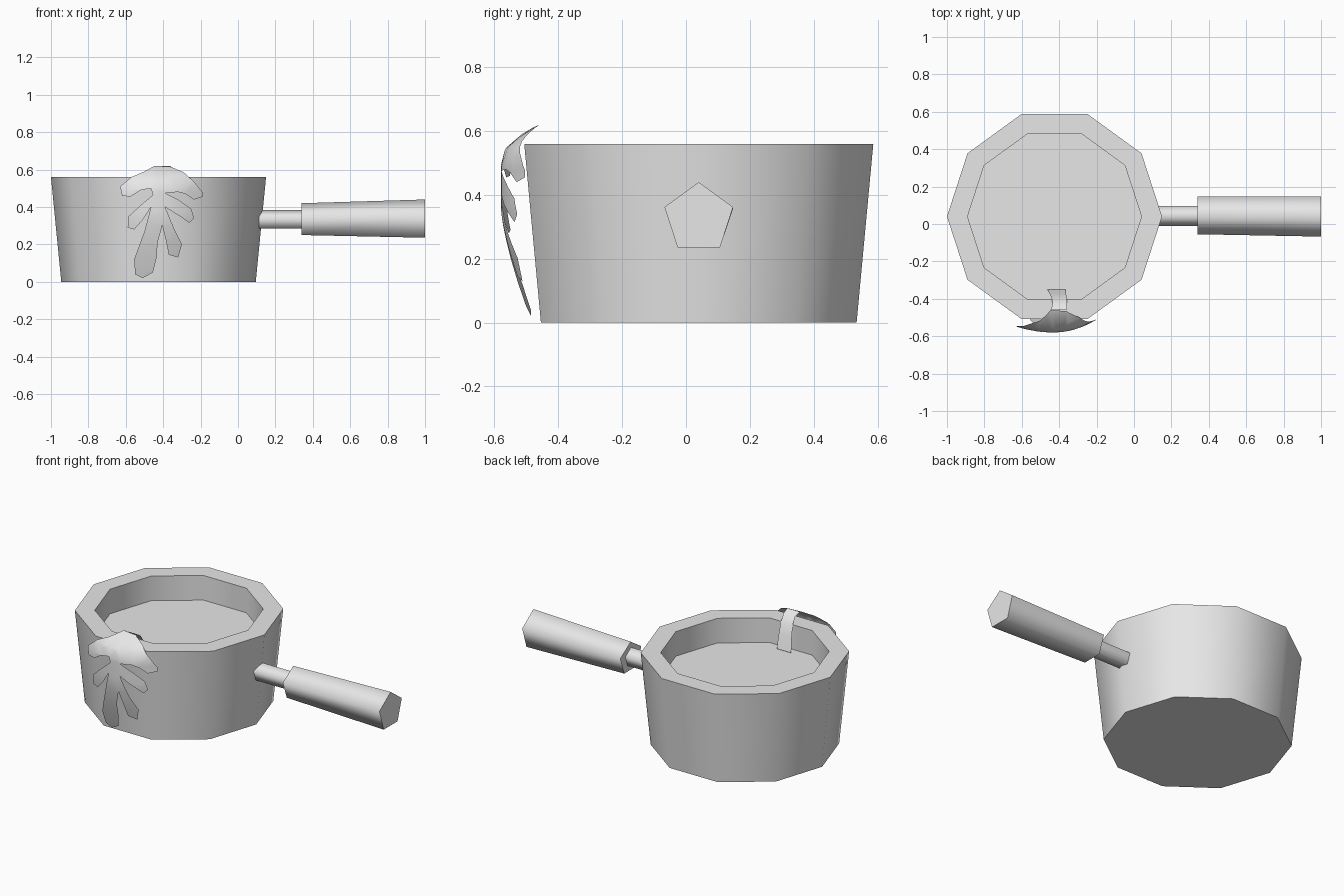
import bpy, bmesh
from math import cos, sin, pi, radians
from mathutils import Vector

if "Cube" in bpy.data.objects:
    bpy.data.objects.remove(bpy.data.objects["Cube"])

grey = bpy.data.materials.new("light grey")
grey.use_nodes = True
grey.diffuse_color = (0.8, 0.8, 0.8, 1)
grey.node_tree.nodes["Principled BSDF"].inputs["Base Color"].default_value = (0.8, 0.8, 0.8, 1)


def finish(name, bm, angle):
    mesh = bpy.data.meshes.new(name)
    bm.to_mesh(mesh)
    bm.free()
    mesh.materials.append(grey)
    obj = bpy.data.objects.new(name, mesh)
    bpy.context.collection.objects.link(obj)
    bpy.ops.object.select_all(action="DESELECT")
    obj.select_set(True)
    bpy.context.view_layer.objects.active = obj
    bpy.ops.object.shade_smooth_by_angle(angle=radians(angle))
    return obj


def loft(name, rings, angle):
    """Skin a list of point rings and cap both ends."""
    bm = bmesh.new()
    loops = [[bm.verts.new(p) for p in ring] for ring in rings]
    n = len(loops[0])
    for a, b in zip(loops, loops[1:]):
        for i in range(n):
            j = (i + 1) % n
            bm.faces.new((a[i], a[j], b[j], b[i]))
    bm.faces.new(loops[0])
    bm.faces.new(loops[-1])
    bmesh.ops.recalc_face_normals(bm, faces=bm.faces)
    return finish(name, bm, angle)


# Ten-sided pan with a tapered wall and a raised inner floor
def decagon(r, z):
    return [(-0.425 + r * cos(pi * i / 5), 0.04 + r * sin(pi * i / 5), z) for i in range(10)]


loft("pan", [decagon(0.52, 0), decagon(0.575, 0.56), decagon(0.465, 0.56), decagon(0.465, 0.41)], 40)


# Five-sided handle: thin neck and flared grip
def pentagon(x, y, z, ry, rz):
    return [(x, y + ry * sin(2 * pi * i / 5), z + rz * cos(2 * pi * i / 5)) for i in range(5)]


loft("handle_neck", [pentagon(0.05, 0.043, 0.33, 0.057, 0.055),
                     pentagon(0.36, 0.043, 0.33, 0.057, 0.055)], 80)
loft("handle_grip", [pentagon(0.34, 0.046, 0.326, 0.106, 0.094),
                     pentagon(1.0, 0.04, 0.327, 0.113, 0.113)], 80)


# Thin lobed leaf bent over the front wall
outline = [(-.446, .62), (-.50, .59), (-.57, .56), (-.63, .51), (-.62, .46), (-.575, .455),
           (-.52, .49), (-.465, .50), (-.455, .465), (-.52, .41), (-.585, .35), (-.59, .29),
           (-.555, .28), (-.51, .33), (-.465, .40), (-.50, .27), (-.555, .12), (-.55, .04),
           (-.51, .02), (-.455, .05), (-.435, .13), (-.43, .21), (-.405, .30), (-.385, .22),
           (-.37, .145), (-.32, .13), (-.30, .20), (-.34, .28), (-.39, .40), (-.31, .35),
           (-.26, .315), (-.235, .34), (-.25, .39), (-.32, .44), (-.39, .475), (-.32, .48),
           (-.28, .47), (-.235, .44), (-.19, .455), (-.19, .48), (-.235, .535), (-.29, .585),
           (-.36, .615)]


def leaf_depth(x, z):
    y = -0.58
    if z > 0.47:
        y += 0.12 * ((z - 0.47) / 0.15) ** 3
    if z < 0.36:
        y += 0.09 * ((0.36 - z) / 0.34) ** 1.4
    dx = x + 0.43
    return min(y + (1.3 if dx > 0 else 0.8) * dx * dx, -0.46)


bm = bmesh.new()
face = bm.faces.new([bm.verts.new((x, 0, z)) for x, z in outline])
face.normal_update()
if face.normal.y > 0:
    face.normal_flip()
bmesh.ops.triangulate(bm, faces=bm.faces[:])
for axis, start, step, count in ((Vector((1, 0, 0)), -0.59, 0.08, 6),
                                 (Vector((0, 0, 1)), 0.07, 0.06, 10)):
    for i in range(count):
        bmesh.ops.bisect_plane(bm, geom=bm.verts[:] + bm.edges[:] + bm.faces[:],
                               plane_co=axis * (start + step * i), plane_no=axis)
for v in bm.verts:
    v.co.y = leaf_depth(v.co.x, v.co.z)
bmesh.ops.triangulate(bm, faces=bm.faces[:])
finish("leaf", bm, 60)

# Stem strip hooking over the rim into the pan: left x, right x, y, z
stem = [(-.446, -.36, -.46, .619), (-.435, -.357, -.43, .60), (-.44, -.36, -.398, .56),
        (-.45, -.363, -.375, .50), (-.463, -.366, -.35, .415)]
bm = bmesh.new()
rows = [(bm.verts.new((a, y, z)), bm.verts.new((b, y, z))) for a, b, y, z in stem]
for p, q in zip(rows, rows[1:]):
    bm.faces.new((p[0], p[1], q[1], q[0]))
finish("leaf_stem", bm, 60)
